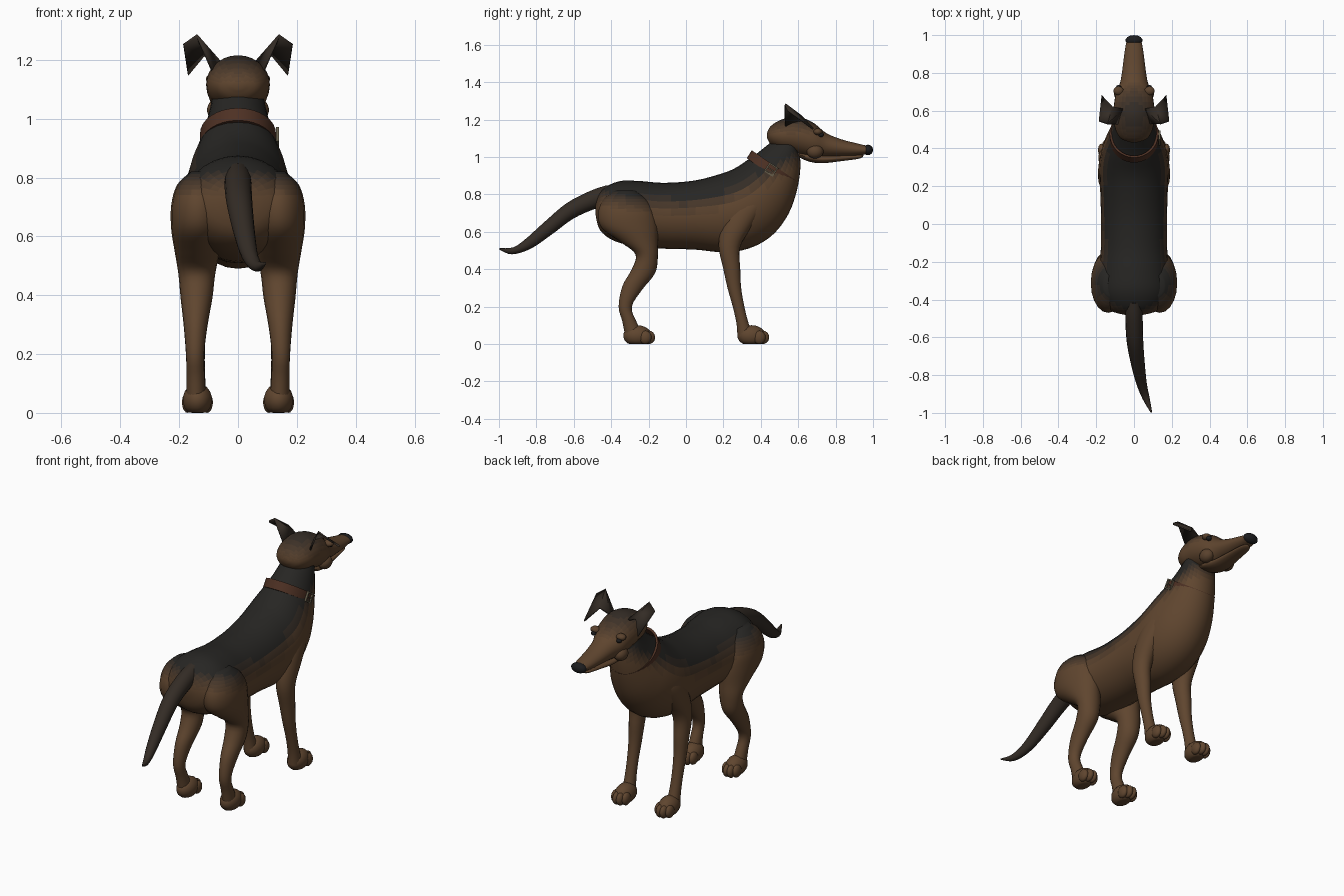
import bpy, bmesh, math
from mathutils import Vector

# Coat shades from tan to black
TAN, BLACK = Vector((0.115, 0.06, 0.028)), Vector((0.02, 0.019, 0.017))


def material(name, rgb):
    m = bpy.data.materials.new(name)
    m.diffuse_color = (*rgb, 1)
    return m


N = 8
COAT = [material("coat_%d" % i, TAN.lerp(BLACK, i / (N - 1))) for i in range(N)]
LEATHER = material("leather", (0.075, 0.03, 0.017))
METAL = material("metal", (0.13, 0.11, 0.07))
DARK = material("nose_black", (0.012, 0.012, 0.013))


def interp(table, v):
    for (a, p), (b, q) in zip(table, table[1:]):
        if v <= b:
            return p + (q - p) * max(0, (v - a) / (b - a))
    return table[-1][1]


SADDLE = [(-0.5, 0.79), (-0.3, 0.75), (0, 0.73), (0.2, 0.77), (0.4, 0.87), (0.6, 0.99)]


def saddle(c):
    return (c.z - interp(SADDLE, c.y) + 0.05) / 0.1


def crown(c):
    return min(0.8, (c.z - 1.12) / 0.1)


def finish(name, bm, mats, tone=None, mirror=False, angle=60):
    bmesh.ops.recalc_face_normals(bm, faces=bm.faces[:])
    if tone:
        for f in bm.faces:
            t = tone(f.calc_center_median())
            f.material_index = round(max(0, min(1, t)) * (N - 1))
    me = bpy.data.meshes.new(name)
    bm.to_mesh(me)
    bm.free()
    for m in mats:
        me.materials.append(m)
    ob = bpy.data.objects.new(name, me)
    bpy.context.collection.objects.link(ob)
    bpy.ops.object.select_all(action='DESELECT')
    ob.select_set(True)
    bpy.context.view_layer.objects.active = ob
    bpy.ops.object.shade_smooth_by_angle(angle=math.radians(angle))
    if mirror:
        ob.modifiers.new("mirror", 'MIRROR')
    return ob


def spline(secs, steps):
    """Catmull-Rom in-betweens of the sections."""
    out = []
    for i in range(len(secs) - 1):
        p0, p1, p2, p3 = (secs[max(0, min(len(secs) - 1, i + k))] for k in (-1, 0, 1, 2))
        for s in range(steps):
            t = s / steps
            out.append([0.5 * (2 * b + (c - a) * t + (2 * a - 5 * b + 4 * c - d) * t * t
                               + (3 * b - a - 3 * c + d) * t ** 3)
                        for a, b, c, d in zip(p0, p1, p2, p3)])
    return out + [list(secs[-1])]


def loft(name, secs, mats=COAT, tone=None, mirror=False, segs=28, steps=4, closed=False):
    """Elliptic rings; section = (x, y1, z1, y2, z2, half width)."""
    bm = bmesh.new()
    rings = []
    for x, y1, z1, y2, z2, w in (secs if closed else spline(secs, steps)):
        c = Vector((x, (y1 + y2) / 2, (z1 + z2) / 2))
        u = Vector((0, (y1 - y2) / 2, (z1 - z2) / 2))
        ring = []
        for k in range(segs):
            a = math.tau * k / segs
            ring.append(bm.verts.new(c + u * math.cos(a) + Vector((w * math.sin(a), 0, 0))))
        rings.append(ring)
    pairs = list(zip(rings, rings[1:])) + ([(rings[-1], rings[0])] if closed else [])
    for r, q in pairs:
        for k in range(segs):
            j = (k + 1) % segs
            bm.faces.new((r[k], r[j], q[j], q[k]))
    if not closed:
        bm.faces.new(rings[0])
        bm.faces.new(rings[-1])
    return finish(name, bm, mats, tone, mirror)


def blobs(name, items, mats, mirror=False, floor=None):
    """Ellipsoids; item = (centre, radii)."""
    bm = bmesh.new()
    for c, r in items:
        vs = bmesh.ops.create_uvsphere(bm, u_segments=14, v_segments=9, radius=1)['verts']
        for v in vs:
            v.co = Vector([c[i] + v.co[i] * r[i] for i in range(3)])
            if floor is not None:
                v.co.z = max(floor, v.co.z)
    return finish(name, bm, mats, mirror=mirror)


# Torso and neck
loft("torso", [
    (0, -0.485, 0.76, -0.485, 0.70, 0.03), (0, -0.45, 0.825, -0.46, 0.61, 0.13),
    (0, -0.36, 0.87, -0.38, 0.55, 0.185), (0, -0.25, 0.872, -0.25, 0.52, 0.185),
    (0, -0.12, 0.862, -0.12, 0.51, 0.175), (0, 0.05, 0.875, 0.05, 0.505, 0.175),
    (0, 0.2, 0.915, 0.22, 0.49, 0.18), (0, 0.27, 0.945, 0.36, 0.52, 0.182),
    (0, 0.33, 0.985, 0.47, 0.59, 0.168), (0, 0.38, 1.02, 0.55, 0.70, 0.142),
    (0, 0.43, 1.06, 0.595, 0.83, 0.115), (0, 0.48, 1.1, 0.612, 0.95, 0.096),
    (0, 0.52, 1.13, 0.605, 1.04, 0.085)], tone=saddle)

# Tail
loft("tail", [
    (0, -0.42, 0.85, -0.40, 0.74, 0.045), (0, -0.51, 0.82, -0.48, 0.725, 0.046),
    (0.005, -0.64, 0.752, -0.6, 0.672, 0.044), (0.02, -0.76, 0.65, -0.715, 0.588, 0.037),
    (0.04, -0.86, 0.56, -0.83, 0.51, 0.028), (0.065, -0.925, 0.517, -0.93, 0.48, 0.019),
    (0.092, -0.998, 0.513, -0.998, 0.505, 0.004)], tone=lambda c: 0.9, segs=16)

# Legs, top to ankle
loft("hind_leg", [
    (0.12, -0.38, 0.82, -0.27, 0.82, 0.04), (0.13, -0.44, 0.775, -0.205, 0.775, 0.077),
    (0.135, -0.47, 0.70, -0.165, 0.71, 0.092), (0.137, -0.45, 0.62, -0.15, 0.63, 0.09),
    (0.138, -0.35, 0.545, -0.15, 0.55, 0.077), (0.14, -0.27, 0.48, -0.15, 0.47, 0.063),
    (0.141, -0.29, 0.4, -0.165, 0.38, 0.054), (0.144, -0.34, 0.31, -0.235, 0.29, 0.041),
    (0.146, -0.36, 0.2, -0.29, 0.2, 0.031), (0.144, -0.34, 0.12, -0.265, 0.12, 0.031),
    (0.142, -0.325, 0.04, -0.23, 0.05, 0.035)], tone=saddle, mirror=True, segs=20)
loft("front_leg", [
    (0.125, 0.31, 0.80, 0.4, 0.80, 0.025), (0.13, 0.24, 0.74, 0.42, 0.74, 0.05),
    (0.135, 0.19, 0.63, 0.36, 0.64, 0.056), (0.14, 0.175, 0.52, 0.29, 0.52, 0.048),
    (0.142, 0.2, 0.4, 0.29, 0.4, 0.04), (0.143, 0.222, 0.3, 0.295, 0.3, 0.034),
    (0.143, 0.25, 0.2, 0.312, 0.2, 0.03), (0.142, 0.27, 0.11, 0.335, 0.11, 0.031),
    (0.14, 0.275, 0.04, 0.36, 0.05, 0.035)], tone=lambda c: 0, mirror=True, segs=20)

# Paws with toes
for name, y in (("front_paw", 0.35), ("hind_paw", -0.26)):
    toes = [((0.138 + dx, y + dy, 0.036), (0.02, 0.034, 0.036))
            for dx, dy in ((-0.033, 0.042), (-0.012, 0.061), (0.012, 0.061), (0.033, 0.042))]
    blobs(name, [((0.138, y, 0.045), (0.051, 0.076, 0.056))] + toes, COAT[:1], True, 0)

# Head
loft("head", [
    (0, 0.432, 1.125, 0.434, 1.10, 0.02), (0, 0.45, 1.162, 0.455, 1.065, 0.07),
    (0, 0.5, 1.196, 0.51, 1.035, 0.1), (0, 0.57, 1.215, 0.57, 1.02, 0.108),
    (0, 0.63, 1.207, 0.63, 1.005, 0.106), (0, 0.69, 1.177, 0.69, 0.995, 0.096),
    (0, 0.75, 1.128, 0.75, 1.0, 0.073), (0, 0.83, 1.095, 0.83, 1.003, 0.06),
    (0, 0.91, 1.074, 0.91, 1.007, 0.05), (0, 0.97, 1.06, 0.965, 1.015, 0.04)], tone=crown)
loft("lower_jaw", [
    (0, 0.6, 1.03, 0.6, 1.0, 0.05), (0, 0.66, 1.02, 0.66, 0.975, 0.06),
    (0, 0.73, 1.01, 0.73, 0.967, 0.055), (0, 0.83, 1.01, 0.83, 0.978, 0.043),
    (0, 0.93, 1.012, 0.92, 0.99, 0.03), (0, 0.95, 1.01, 0.945, 1.0, 0.012)],
    tone=lambda c: 0, segs=16)
blobs("cheek", [((0.07, 0.69, 1.03), (0.036, 0.045, 0.038)),
                ((0.082, 0.705, 1.135), (0.028, 0.024, 0.018))], COAT[1:2], True)
blobs("eye", [((0.081, 0.722, 1.12), (0.015, 0.015, 0.013))], [DARK], True)
blobs("nose", [((0, 0.973, 1.038), (0.046, 0.027, 0.028))], [DARK])

# Folded ears
bm = bmesh.new()
pts = [(0.06, 0.61, 1.19), (0.085, 0.53, 1.16), (0.14, 0.53, 1.283),
       (0.115, 0.62, 1.215), (0.185, 0.545, 1.25), (0.17, 0.68, 1.15)]
v = [bm.verts.new(p) for p in pts]
for f in ((0, 1, 2), (0, 2, 3), (3, 2, 4), (3, 4, 5)):
    bm.faces.new([v[i] for i in f])
ear = finish("ear", bm, [COAT[6]], mirror=True, angle=30)
sol = ear.modifiers.new("thickness", 'SOLIDIFY')
sol.thickness, sol.offset = 0.01, 0

# Collar band tilted around the neck
band = []
for s, d in ((-1, 1), (1, 1), (1, 0), (-1, 0)):
    oy, oz, g = 0.0135 * s, 0.021 * s, 0.012 * d
    band.append((0, 0.348 - g * 0.8 + oy, 1.008 + g * 0.6 + oz,
                 0.58 + g * 0.8 + oy, 0.85 - g * 0.6 + oz, 0.117 + g))
loft("collar", band, [LEATHER], segs=32, closed=True)

# Buckle on the right side: rectangular frame and prong
bm = bmesh.new()
for y, z, sy, sz in ((0, 0.024, 0.056, 0.008), (0, -0.024, 0.056, 0.008), (0.024, 0, 0.008, 0.05),
                     (-0.024, 0, 0.008, 0.05), (0, 0, 0.05, 0.006)):
    for w in bmesh.ops.create_cube(bm, size=1)['verts']:
        w.co = Vector((w.co.x * 0.01, y + w.co.y * sy, z + w.co.z * sz))
buckle = finish("buckle", bm, [METAL], angle=30)
buckle.location = (0.134, 0.455, 0.933)
buckle.rotation_euler = (math.radians(-33), 0, 0)
